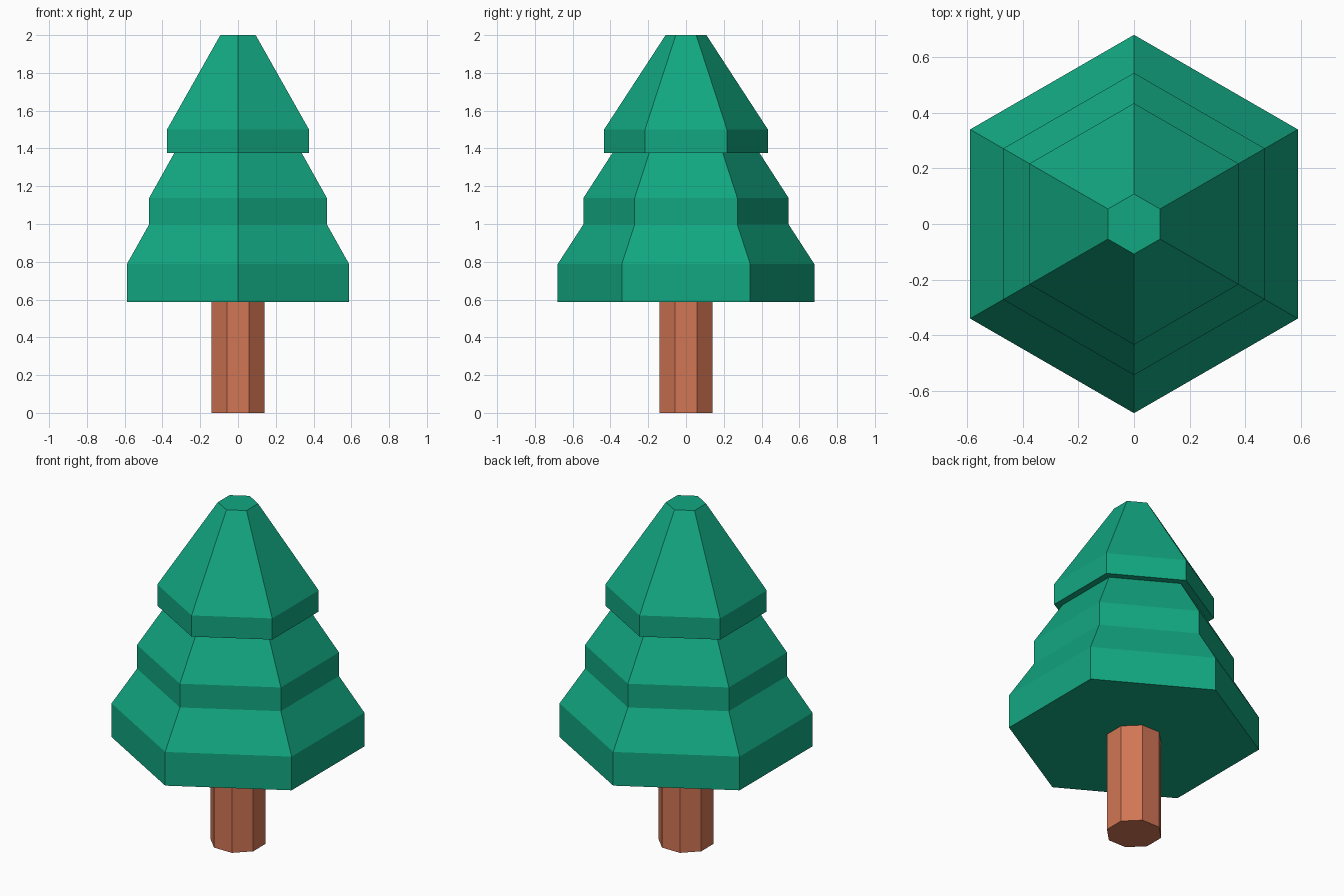
import bpy, bmesh
from math import pi, sin, cos

if "Cube" in bpy.data.objects:
    bpy.data.objects.remove(bpy.data.objects["Cube"])


def material(name, color):
    m = bpy.data.materials.new(name)
    m.diffuse_color = color
    m.use_nodes = True
    m.node_tree.nodes["Principled BSDF"].inputs["Base Color"].default_value = m.diffuse_color
    return m


def lathe(name, profile, sides, phase, mat):
    """Flat-faced solid from (radius, z) rings, capped at both ends."""
    bm = bmesh.new()
    rings = []
    for r, z in profile:
        angles = [phase + 2 * pi * i / sides for i in range(sides)]
        rings.append([bm.verts.new((r * cos(a), r * sin(a), z)) for a in angles])
    for low, high in zip(rings, rings[1:]):
        for i in range(sides):
            j = (i + 1) % sides
            bm.faces.new((low[i], low[j], high[j], high[i]))
    bm.faces.new(rings[0][::-1])
    bm.faces.new(rings[-1])
    bmesh.ops.recalc_face_normals(bm, faces=bm.faces)
    mesh = bpy.data.meshes.new(name)
    bm.to_mesh(mesh)
    bm.free()
    mesh.materials.append(mat)
    obj = bpy.data.objects.new(name, mesh)
    bpy.context.collection.objects.link(obj)
    return obj


green = material("leaf_green", (0.006, 0.39, 0.22, 1))
brown = material("bark_brown", (0.64, 0.18, 0.09, 1))

# Octagonal trunk with flats facing the axes
lathe("trunk", [(0.152, 0), (0.152, 0.588)], 8, pi / 8, brown)

# Three stacked hexagonal tiers, the top one overhanging
foliage = [(0.68, 0.588), (0.68, 0.787), (0.543, 0.998), (0.543, 1.138),
           (0.39, 1.375), (0.434, 1.375), (0.434, 1.50), (0.108, 2.0)]
lathe("foliage", foliage, 6, pi / 2, green)
